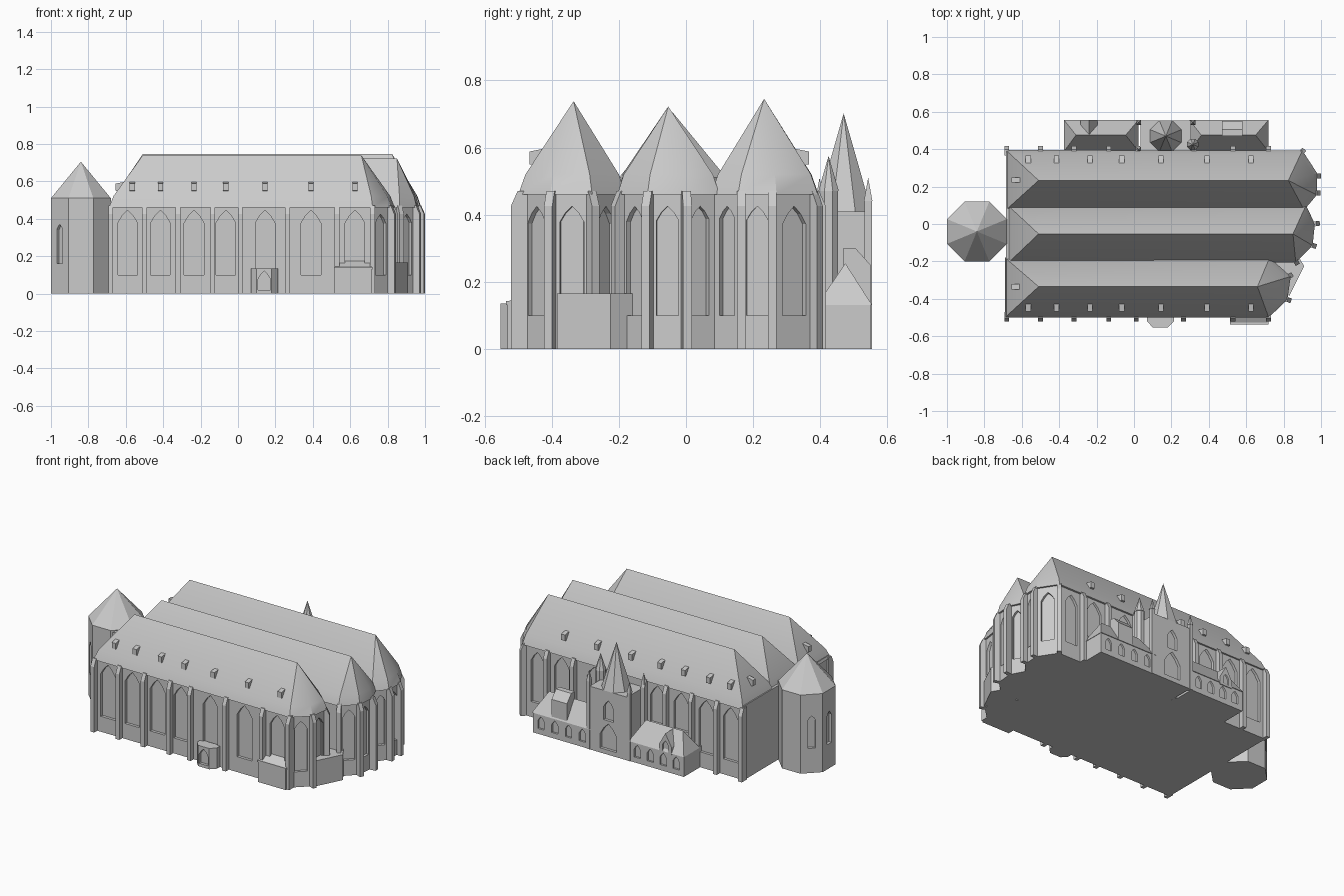
import bpy, bmesh
from math import sin, cos, radians, pi

if "Cube" in bpy.data.objects:
    bpy.data.objects.remove(bpy.data.objects["Cube"])


def make(name, verts, faces, smooth=False):
    me = bpy.data.meshes.new(name)
    me.from_pydata(verts, [], faces)
    bm = bmesh.new()
    bm.from_mesh(me)
    bmesh.ops.recalc_face_normals(bm, faces=bm.faces)
    bm.to_mesh(me)
    bm.free()
    ob = bpy.data.objects.new(name, me)
    bpy.context.scene.collection.objects.link(ob)
    if smooth:
        activate(ob)
        bpy.ops.object.shade_smooth_by_angle(angle=radians(32))
    return ob


def activate(ob):
    bpy.ops.object.select_all(action='DESELECT')
    ob.select_set(True)
    bpy.context.view_layer.objects.active = ob


def tube_faces(n, off=0):
    f = [[off + i, off + (i + 1) % n, off + n + (i + 1) % n, off + n + i] for i in range(n)]
    return f + [[off + i for i in range(n)][::-1], [off + n + i for i in range(n)]]


def prism(name, pts, z0, z1):
    return make(name, [(x, y, z) for z in (z0, z1) for x, y in pts], tube_faces(len(pts)))


def slab_verts(prof, x, y, deg, th):
    """(u,z) profile with u along heading deg, thickened sideways by th"""
    c, s = cos(radians(deg)), sin(radians(deg))
    return [(x + u * c - w * s, y + u * s + w * c, z) for w in (-th / 2, th / 2) for u, z in prof]


def slab(name, prof, x, y, deg, th):
    return make(name, slab_verts(prof, x, y, deg, th), tube_faces(len(prof)))


def arch(w, z0, z1):
    h = w / 2
    s = z1 - min(w * .65, (z1 - z0) * .45)
    m = s + (z1 - s) * .58
    return [(-h, z0), (h, z0), (h, s), (h * .55, m), (0, z1), (-h * .55, m), (-h, s)]


def cut_windows(ob, wins, depth=.018):
    """recess pointed windows: (x, y, outward deg, width, z0, z1)"""
    verts, faces = [], []
    for x, y, deg, w, z0, z1 in wins:
        p = arch(w, z0, z1)
        faces += tube_faces(len(p), len(verts))
        verts += slab_verts(p, x, y, deg + 90, depth * 2)
    cutter = make("window_cutter", verts, faces)
    cutter.hide_render = True
    mod = ob.modifiers.new("windows", 'BOOLEAN')
    mod.operation, mod.solver, mod.object = 'DIFFERENCE', 'EXACT', cutter
    activate(ob)
    bpy.ops.object.modifier_apply(modifier=mod.name)
    bpy.data.objects.remove(cutter)


def roof(name, pts, xa, xb, ry, rz, ze, flare=None):
    """hipped roof over outline pts, ridge xa..xb at y=ry; flare=(t,z) adds a kink ring"""
    n = len(pts)
    side = [0 if x < (xa + xb) / 2 else 1 for x, _ in pts]
    ends = [(xa, ry, rz), (xb, ry, rz)]
    verts, faces = [(x, y, ze) for x, y in pts], [list(range(n))[::-1]]
    top = 0
    if flare:
        t, zm = flare
        verts += [(x + (ends[s][0] - x) * t, y + (ry - y) * t, zm) for (x, y), s in zip(pts, side)]
        faces += [[i, (i + 1) % n, n + (i + 1) % n, n + i] for i in range(n)]
        top = n
    e = len(verts)
    verts += ends
    for i in range(n):
        j = (i + 1) % n
        f = [top + i, top + j, e + side[j]]
        faces.append(f if side[i] == side[j] else f + [e + side[i]])
    return make(name, verts, faces, smooth=bool(flare))


def ngon(x, y, r, n=8, a0=pi / 8):
    return [(x + r * cos(a0 + 2 * pi * i / n), y + r * sin(a0 + 2 * pi * i / n)) for i in range(n)]


def spire(name, x, y, r, z0, z1, n=8, a0=pi / 8):
    v = [(px, py, z0) for px, py in ngon(x, y, r, n, a0)] + [(x, y, z1)]
    return make(name, v, [[i, (i + 1) % n, n] for i in range(n)] + [list(range(n))[::-1]])


def rect(x0, x1, y0, y1):
    return [(x0, y0), (x1, y0), (x1, y1), (x0, y1)]


# Main walls with three polygonal apses on the east side
plan = [(-.685, -.49), (.715, -.49), (.81, -.4), (.828, -.28), (.72, -.197), (.86, -.195),
        (.945, -.11), (.955, 0), (.91, .085), (.965, .16), (.97, .265), (.895, .38), (-.685, .385)]
walls = prism("nave_walls", plan, 0, .48)
bays = [-.59, -.415, -.235, -.065, .145, .39, .625]
wins = [(x, -.49, -90, .105, .1, .445) for x in bays]
wins += [(x, .385, 90, .105, .1 if x < -.4 else .2, .445) for x in bays if x != .145]
wins.append((.80, .381, 90, .09, .1, .43))
for i in (1, 2, 3, 5, 6, 7, 8, 9, 10):
    (ax, ay), (bx, by) = plan[i], plan[i + 1]
    from_len = ((bx - ax) ** 2 + (by - ay) ** 2) ** .5
    from math import atan2, degrees
    deg = degrees(atan2(-(bx - ax), by - ay))
    wins.append(((ax + bx) / 2, (ay + by) / 2, deg, from_len * .6, .1, .425))
cut_windows(walls, wins)

# Three hipped roofs with flared eaves
roof("south_roof", [(-.69, -.5), (.72, -.5), (.82, -.405), (.838, -.28), (.725, -.18), (-.69, -.18)],
     -.51, .66, -.335, .738, .46, (.13, .52))
roof("middle_roof", [(-.675, -.21), (.865, -.205), (.955, -.115), (.967, 0), (.92, .1), (-.675, .1)],
     -.51, .85, -.053, .722, .46, (.13, .52))
roof("north_roof", [(-.685, .075), (.91, .075), (.977, .155), (.98, .27), (.9, .393), (-.685, .395)],
     -.51, .825, .233, .745, .46, (.13, .52))

# Buttresses: long sides, then apse corners
butt = [(-.02, 0), (.032, 0), (.032, .425), (.012, .47), (-.02, .47)]
spots = [(x, -.49, -90) for x in (-.68, -.5, -.32, -.135, .012, .265, .53, .72)]
spots += [(x, .385, 90) for x in (-.68, -.5, -.32, -.135, .02, .32, .53, .72)]
spots += [(.81, -.4, -20), (.82, -.285, 30), (.945, -.11, -20), (.962, 0, 8), (.966, .165, 0),
          (.968, .257, 0), (.89, .375, 50), (.86, -.19, -60)]
for x, y, d in spots:
    slab("buttress", butt, x, y, d, .026)

# Small roof dormers
dorm = [(-.05, .54), (.012, .55), (.012, .588), (-.05, .6)]
for x in bays:
    slab("roof_dormer", dorm, x if x > -.5 else -.565, -.455, -90, .028)
    slab("roof_dormer", dorm, x if x > -.5 else -.565, .355, 90, .028)
for y in (-.335, .235):
    slab("roof_dormer", dorm, -.643, y, 180, .028)

# Octagonal west tower
R = .16 / cos(pi / 8)
tower = prism("west_tower", ngon(-.84, -.04, R), 0, .51)
cut_windows(tower, [(-.84 + .16 * cos(radians(a)), -.04 + .16 * sin(radians(a)), a, .045, .16, .37)
                    for a in (135, 180, 225)])
spire("west_tower_roof", -.84, -.04, R, .51, .705)

# North bell tower with spire, pinnacles and portal
bell = prism("north_tower", rect(.035, .305, .37, .553), 0, .41)
cut_windows(bell, [(.17, .553, 90, .12, .03, .2), (.17, .553, 90, .07, .22, .35)])
spire("north_spire", .17, .47, .09, .41, .702)
for x, y in ((.025, .398), (.025, .543), (.315, .543)):
    prism("pinnacle_shaft", ngon(x, y, .016, 4, pi / 4), 0, .44)
    spire("pinnacle_cap", x, y, .018, .44, .51, 4, pi / 4)
prism("stair_turret", ngon(.315, .425, .03), 0, .47)
spire("stair_turret_cap", .315, .425, .033, .47, .575)

# Two low hipped north annexes with dormers
for x0, x1 in ((-.37, .02), (.3, .715)):
    annex = prism("north_annex", rect(x0, x1, .37, .55), 0, .135)
    cut_windows(annex, [(x0 + (x1 - x0) * (i + .6) / 4.2, .55, 90, .045, .035, .115) for i in range(4)], .012)
    roof("annex_roof", rect(x0 - .003, x1 + .003, .39, .555), x0 + .06, x1 - .065, .475, .255, .13)
slab("annex_box_dormer", [(-.08, .13), (0, .13), (0, .25), (-.045, .3), (-.08, .3)], .525, .55, 90, .11)
gable = slab("annex_gable_dormer", [(-.045, .12), (.045, .12), (.045, .17), (0, .25), (-.045, .17)],
             -.24, .515, 180, .08)
cut_windows(gable, [(-.24, .555, 90, .04, .13, .2)], .01)

# South porch with doorway, south-east lean-to, low link between apses
porch = prism("south_porch", [(.07, -.48), (.07, -.52), (.1, -.553), (.18, -.553), (.213, -.52), (.213, -.48)], 0, .135)
cut_windows(porch, [(.14, -.553, -90, .065, .02, .12)])
slab("south_lean_to", [(-.02, 0), (.042, 0), (.042, .14), (-.02, .175)], .615, -.49, -90, .2)
prism("lean_to_cornice", rect(.512, .718, -.536, -.49), .13, .143)
prism("apse_link", [(.72, -.25), (.83, -.385), (.91, -.225), (.87, -.16), (.75, -.17)], 0, .165)
